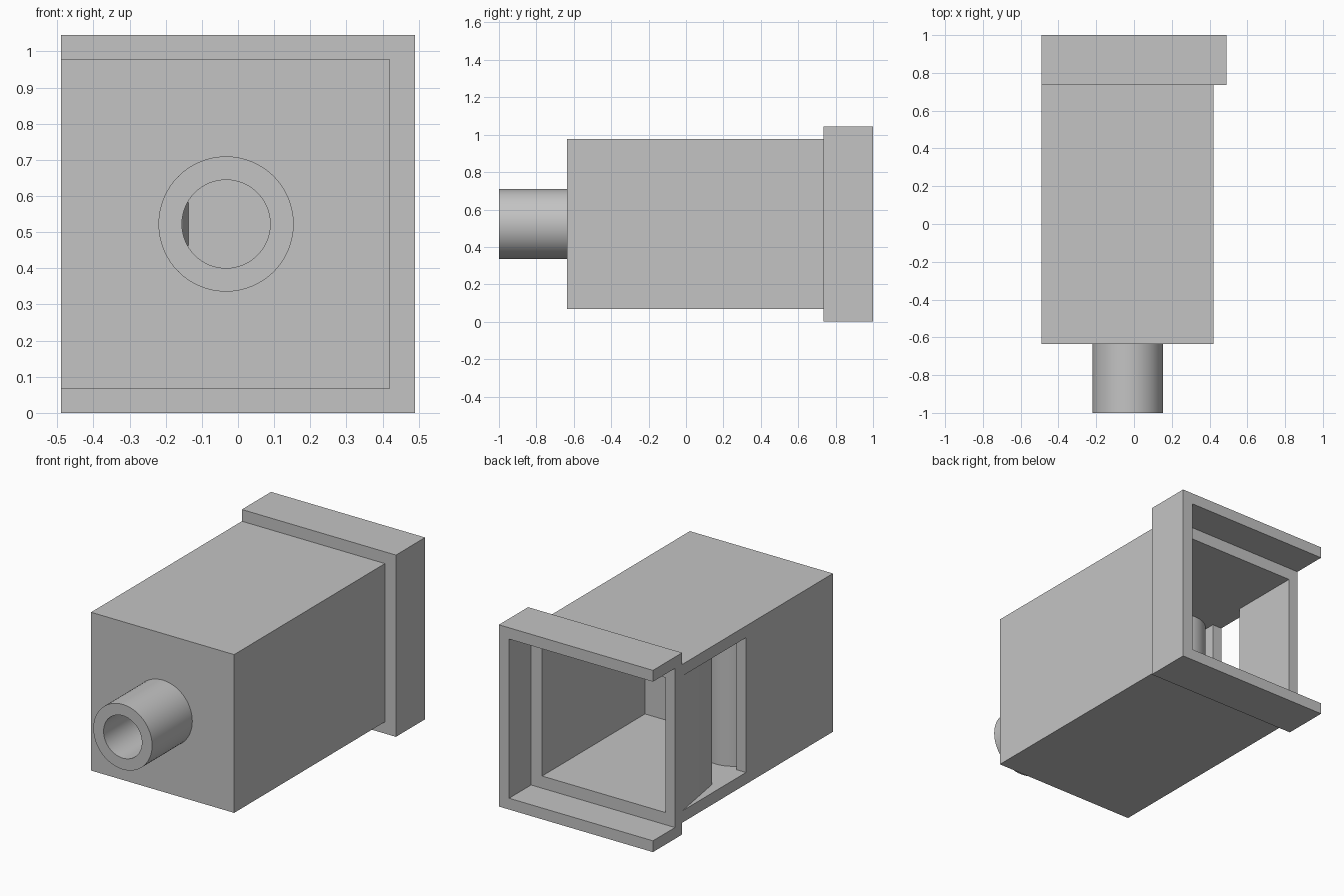
import bpy, bmesh, math
from mathutils import Matrix

if "Cube" in bpy.data.objects:
    bpy.data.objects.remove(bpy.data.objects["Cube"], do_unlink=True)

grey = bpy.data.materials.new("plain_grey")
grey.use_nodes = True
colour = (0.55, 0.55, 0.55, 1)
grey.diffuse_color = colour
grey.node_tree.nodes["Principled BSDF"].inputs["Base Color"].default_value = colour

MID_Z = 0.5225
TUBE_X = -0.033


def add(name, bm):
    bmesh.ops.recalc_face_normals(bm, faces=bm.faces)
    mesh = bpy.data.meshes.new(name)
    bm.to_mesh(mesh)
    bm.free()
    mesh.materials.append(grey)
    ob = bpy.data.objects.new(name, mesh)
    bpy.context.collection.objects.link(ob)
    return ob


def prism(name, plan, half_height):
    """Extrude a plan outline equally above and below the middle height."""
    bm = bmesh.new()
    base = bm.faces.new([bm.verts.new((x, y, MID_Z - half_height)) for x, y in plan])
    top = bmesh.ops.extrude_face_region(bm, geom=[base])["geom"]
    verts = [v for v in top if isinstance(v, bmesh.types.BMVert)]
    bmesh.ops.translate(bm, verts=verts, vec=(0, 0, 2 * half_height))
    return add(name, bm)


def block(name, x0, x1, y0, y1, half_height):
    return prism(name, [(x0, y0), (x1, y0), (x1, y1), (x0, y1)], half_height)


def rod(name, radius, y0, y1):
    bm = bmesh.new()
    place = Matrix.Translation((TUBE_X, (y0 + y1) / 2, MID_Z)) @ Matrix.Rotation(math.pi / 2, 4, "X")
    bmesh.ops.create_cone(bm, cap_ends=True, segments=64, radius1=radius,
                          radius2=radius, depth=y1 - y0, matrix=place)
    return add(name, bm)


def combine(target, other, operation):
    mod = target.modifiers.new(operation.lower(), "BOOLEAN")
    mod.operation = operation
    mod.solver = "EXACT"
    mod.object = other
    bpy.context.view_layer.objects.active = target
    bpy.ops.object.modifier_apply(modifier=mod.name)
    bpy.data.objects.remove(other, do_unlink=True)


# Solid body with the rear flange and the front tube
housing = block("housing", -0.49, 0.42, -0.635, 0.9, 0.455)
combine(housing, block("flange", -0.49, 0.49, 0.735, 1, MID_Z), "UNION")
combine(housing, rod("tube", 0.187, -1, -0.5), "UNION")

# Rear recess, open on one side
combine(housing, block("recess", -0.7, 0.425, 0.8, 1.2, 0.4575), "DIFFERENCE")

# Main cavity, whose front end wraps around a rounded nose
nose_x, nose_r = -0.30, 0.16
start = math.acos((-0.43 - nose_x) / nose_r)
nose = [(nose_x + nose_r * math.cos(a), nose_r * math.sin(a))
        for a in (start * (1 - i / 24) for i in range(25))]
cavity = [(0.355, 0.9), (-0.43, 0.9)] + nose + [(nose_x + nose_r, -0.135), (0.355, -0.135)]
combine(housing, prism("cavity", cavity, 0.3875), "DIFFERENCE")

# Side window with a ramped rear edge
window = [(-0.6, 0.735), (-0.49, 0.735), (-0.40, 0.2025), (-0.40, 0.155), (-0.6, 0.155)]
combine(housing, prism("window", window, 0.3875), "DIFFERENCE")

# Blind bore in the tube, with a small slanted stop at its end
combine(housing, rod("bore", 0.122, -1.1, -0.2), "DIFFERENCE")
prism("bore_stop", [(-0.154, -0.28), (-0.137, -0.199), (-0.154, -0.199)], 0.06)

# Smooth the round parts and keep the corners sharp
bpy.ops.object.select_all(action="DESELECT")
housing.select_set(True)
bpy.context.view_layer.objects.active = housing
bpy.ops.object.shade_smooth_by_angle(angle=math.radians(30))
